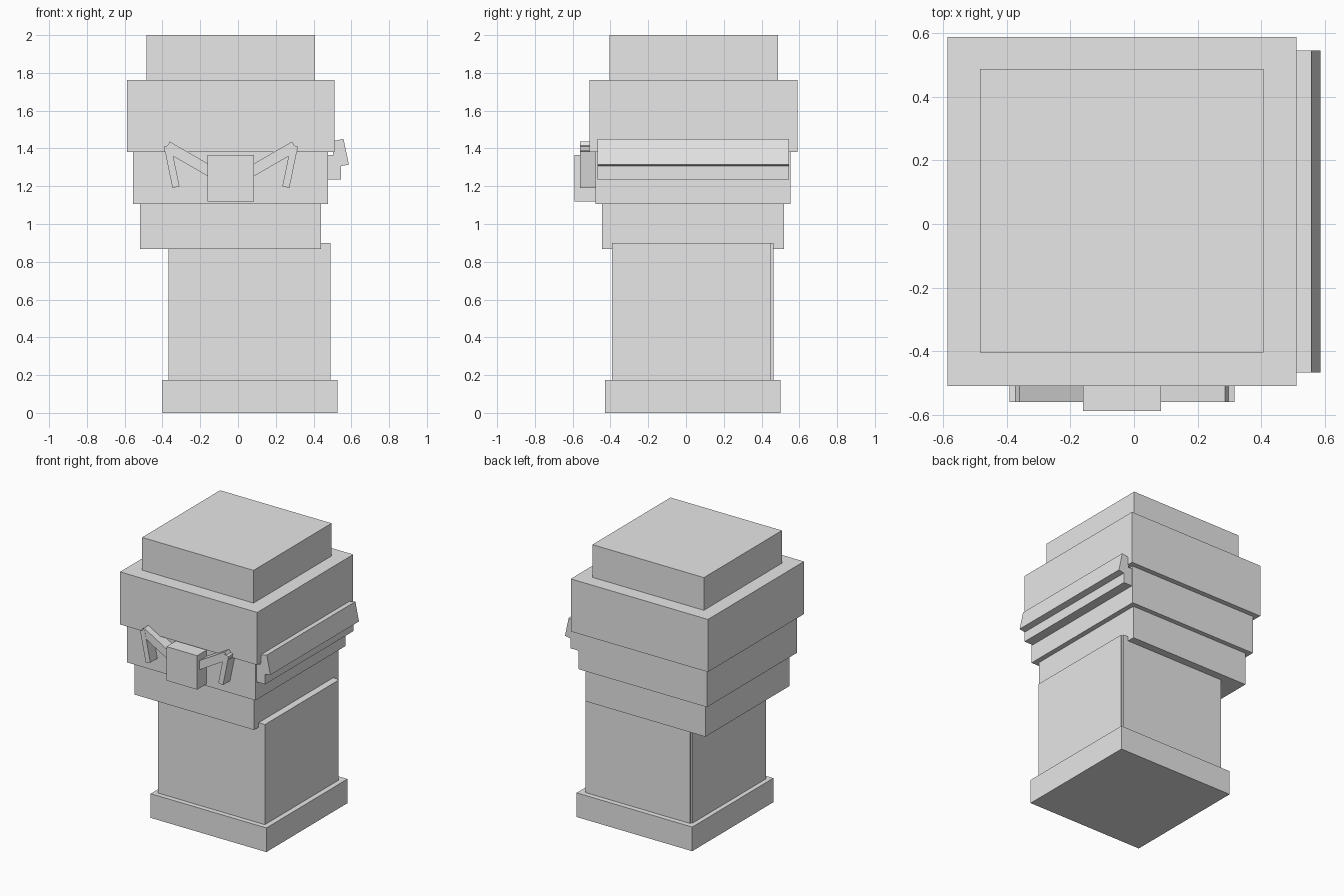
import bpy
import math
from mathutils import Matrix

if "Cube" in bpy.data.objects:
    bpy.data.objects.remove(bpy.data.objects["Cube"])

stone = bpy.data.materials.new("light grey")
stone.diffuse_color = (0.8, 0.8, 0.8, 1)
stone.use_nodes = True
stone.node_tree.nodes["Principled BSDF"].inputs["Base Color"].default_value = stone.diffuse_color

FACES = [(0, 3, 2, 1), (4, 5, 6, 7), (0, 1, 5, 4), (1, 2, 6, 5), (2, 3, 7, 6), (3, 0, 4, 7)]


def box(name, xs, ys, zs, tilt=0.0):
    """Box from its extents, tilted about its own centre around the y axis (degrees)."""
    centre = [(a + b) / 2 for a, b in (xs, ys, zs)]
    hx, hy, hz = [(b - a) / 2 for a, b in (xs, ys, zs)]
    corners = [(x, y, z) for z in (-hz, hz)
               for x, y in ((-hx, -hy), (hx, -hy), (hx, hy), (-hx, hy))]
    mesh = bpy.data.meshes.new(name)
    mesh.from_pydata(corners, [], FACES)
    mesh.transform(Matrix.Translation(centre) @ Matrix.Rotation(math.radians(tilt), 4, 'Y'))
    mesh.materials.append(stone)
    obj = bpy.data.objects.new(name, mesh)
    bpy.context.collection.objects.link(obj)
    return obj


def bar(name, p, q, width, ys):
    """Square-ended bar between two (x, z) points."""
    cx, cz = (p[0] + q[0]) / 2, (p[1] + q[1]) / 2
    dx, dz = q[0] - p[0], q[1] - p[1]
    half = math.hypot(dx, dz) / 2
    return box(name, (cx - half, cx + half), ys, (cz - width / 2, cz + width / 2),
               -math.degrees(math.atan2(dz, dx)))


# Base and body, with a slightly proud back panel
box("base", (-0.40, 0.527), (-0.428, 0.50), (0, 0.175))
box("body", (-0.367, 0.49), (-0.392, 0.45), (0.17, 0.90))
box("body_back_panel", (-0.357, 0.48), (0.40, 0.463), (0.17, 0.90))

# Stepped head tiers
box("lower_tier", (-0.519, 0.44), (-0.445, 0.519), (0.868, 1.107))
box("middle_tier", (-0.555, 0.476), (-0.48, 0.553), (1.105, 1.385))
box("upper_tier", (-0.588, 0.511), (-0.51, 0.589), (1.382, 1.763))
box("top_block", (-0.485, 0.408), (-0.405, 0.488), (1.75, 2.0))

# Side ledge and its tilted lip
box("side_ledge", (-0.418, 0.545), (-0.468, 0.546), (1.235, 1.365))
box("side_lip", (0.502, 0.572), (-0.468, 0.546), (1.306, 1.445), -12).location = (0.0015, 0, 0)

# Front block with two bent arms
MID = -0.0375
box("front_block", (MID - 0.123, MID + 0.123), (-0.589, -0.45), (1.12, 1.366))
for side, s in (("left", -1), ("right", 1)):
    bar(side + "_upper_arm", (MID + s * 0.338, 1.411), (MID + s * 0.09, 1.268), 0.058, (-0.56, -0.45))
    bar(side + "_hanging_arm", (MID + s * 0.336, 1.415), (MID + s * 0.291, 1.195), 0.038, (-0.561, -0.45))
